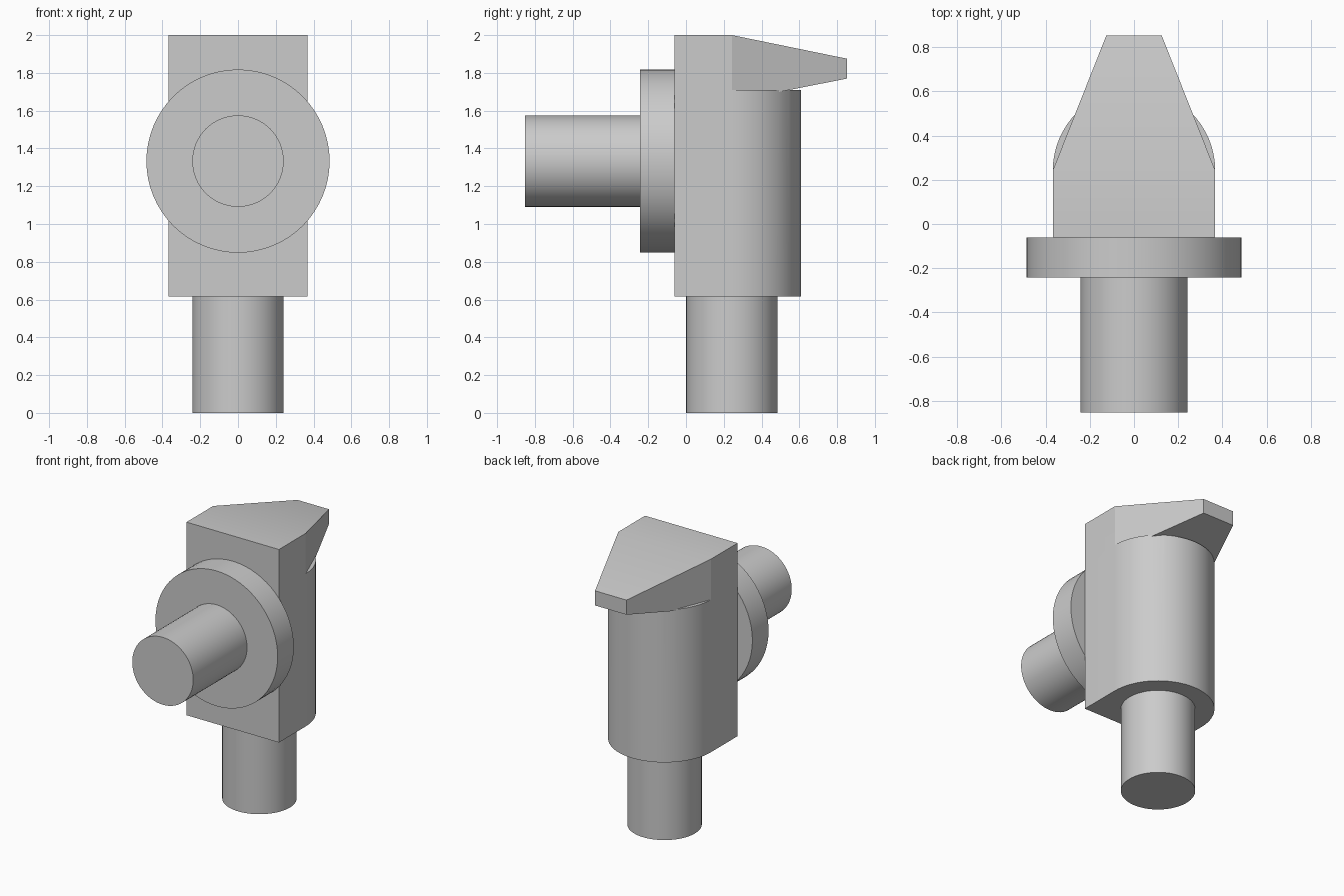
import bpy, bmesh, math
from mathutils import Matrix

if "Cube" in bpy.data.objects:
    bpy.data.objects.remove(bpy.data.objects["Cube"])

grey = bpy.data.materials.new("light grey")
grey.diffuse_color = (0.6, 0.6, 0.6, 1)
grey.use_nodes = True
grey.node_tree.nodes["Principled BSDF"].inputs["Base Color"].default_value = grey.diffuse_color


def finish(bm, name):
    bmesh.ops.recalc_face_normals(bm, faces=bm.faces[:])
    mesh = bpy.data.meshes.new(name)
    bm.to_mesh(mesh)
    bm.free()
    mesh.materials.append(grey)
    ob = bpy.data.objects.new(name, mesh)
    bpy.context.collection.objects.link(ob)
    return ob


def smooth(ob):
    bpy.ops.object.select_all(action='DESELECT')
    ob.select_set(True)
    bpy.context.view_layer.objects.active = ob
    bpy.ops.object.shade_smooth_by_angle(angle=math.radians(20))


def cylinder(name, radius, length, centre, along_y=False):
    bm = bmesh.new()
    turn = Matrix.Rotation(math.pi / 2, 4, 'X') if along_y else Matrix()
    bmesh.ops.create_cone(bm, cap_ends=True, segments=64, radius1=radius, radius2=radius,
                          depth=length, matrix=Matrix.Translation(centre) @ turn)
    ob = finish(bm, name)
    smooth(ob)
    return ob


W, YC, BACK = 0.367, 0.243, -0.06      # half width, arc centre, flat face

# Body: D-shaped outline pulled up
bm = bmesh.new()
outline = [(-W, BACK), (W, BACK)]
outline += [(W * math.cos(math.pi * i / 32), YC + W * math.sin(math.pi * i / 32)) for i in range(33)]
base = bm.faces.new([bm.verts.new((x, y, 0.615)) for x, y in outline])
top = bmesh.ops.extrude_face_region(bm, geom=[base])["geom"]
bmesh.ops.translate(bm, vec=(0, 0, 1.71 - 0.615), verts=[v for v in top if isinstance(v, bmesh.types.BMVert)])
body = finish(bm, "body")

# Head: three sections (y, half width, bottom, top) skinned into a tapering beak
bm = bmesh.new()
rings = []
for y, w, lo, hi in [(BACK, W, 1.65, 2), (YC, W, 1.65, 2), (0.853, 0.125, 1.77, 1.875)]:
    rings.append([bm.verts.new(p) for p in ((-w, y, lo), (w, y, lo), (w, y, hi), (-w, y, hi))])
for a, b in zip(rings, rings[1:]):
    for i in range(4):
        j = (i + 1) % 4
        bm.faces.new((a[i], a[j], b[j], b[i]))
bm.faces.new(rings[0])
bm.faces.new(rings[-1])
head = finish(bm, "beak_cutter_helper")
head.hide_render = True
head.hide_viewport = True

# Join the beak and body into one solid
join = body.modifiers.new("join_beak", 'BOOLEAN')
join.operation = 'UNION'
join.solver = 'EXACT'
join.object = head
bpy.context.view_layer.objects.active = body
bpy.ops.object.modifier_apply(modifier=join.name)
bpy.data.objects.remove(head)
smooth(body)

# Lower stem, front flange and front pipe
cylinder("lower_stem", 0.242, 0.615, (0, YC, 0.3075))
cylinder("front_flange", 0.485, 0.183, (0, -0.1515, 1.333), True)
cylinder("front_pipe", 0.242, 0.61, (0, -0.548, 1.333), True)
